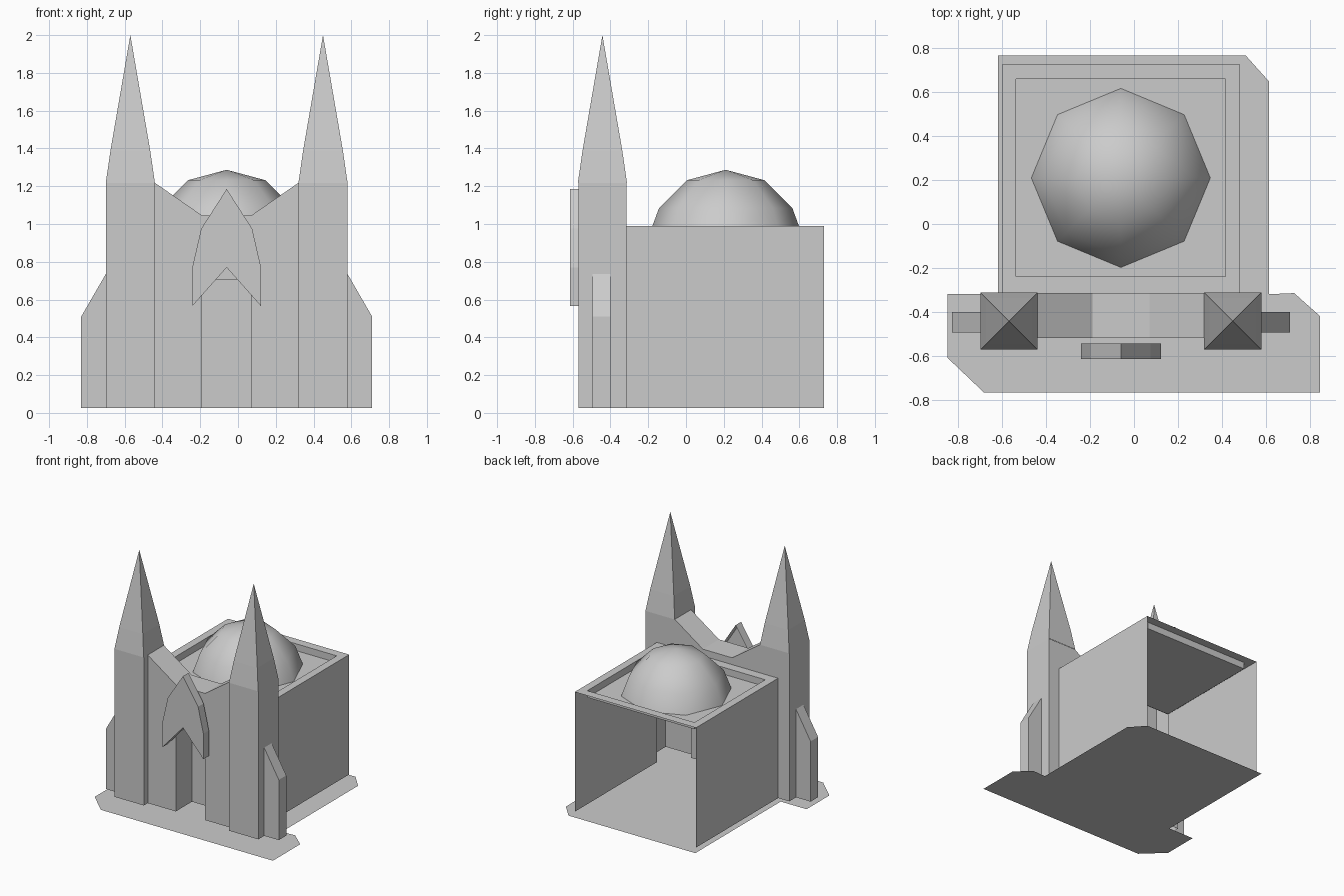
import bpy
import bmesh
from math import cos, sin, pi

if "Cube" in bpy.data.objects:
    bpy.data.objects.remove(bpy.data.objects["Cube"], do_unlink=True)

CX = -0.06            # symmetry plane of the building
FLOOR, ROOF = 0.025, 0.99
FRONT, BACK = -0.57, -0.315    # tower faces
WALL = -0.52          # facade face

stone = bpy.data.materials.new("grey stone")
stone.use_nodes = True
stone.diffuse_color = (0.6, 0.6, 0.6, 1)
stone.node_tree.nodes["Principled BSDF"].inputs["Base Color"].default_value = (0.6, 0.6, 0.6, 1)


def part(name, faces, x=CX, mirror=False):
    """Join loose faces, given as lists of points, into one object."""
    bm = bmesh.new()
    for pts in faces:
        bm.faces.new([bm.verts.new(p) for p in pts])
    bmesh.ops.remove_doubles(bm, verts=bm.verts, dist=0.0005)
    bmesh.ops.recalc_face_normals(bm, faces=bm.faces)
    mesh = bpy.data.meshes.new(name)
    bm.to_mesh(mesh)
    bm.free()
    mesh.materials.append(stone)
    obj = bpy.data.objects.new(name, mesh)
    obj.location.x = x
    bpy.context.collection.objects.link(obj)
    if mirror:
        obj.modifiers.new("Mirror", 'MIRROR')
    return obj


def upright(pts, y):
    return [(x, y, z) for x, z in pts]


def depth_strip(pts, y0, y1):
    """Faces that run front to back along an x-z path."""
    return [upright((a, b), y0) + upright((b, a), y1) for a, b in zip(pts, pts[1:])]


def walls(path, z0, z1):
    """Vertical faces along an x-y path."""
    return [[(*a, z0), (*b, z0), (*b, z1), (*a, z1)] for a, b in zip(path, path[1:])]


def loft(rings):
    """Faces between successive closed rings."""
    out = []
    for lo, hi in zip(rings, rings[1:]):
        n = len(lo)
        out += [[lo[i], lo[(i + 1) % n], hi[(i + 1) % n], hi[i]] for i in range(n)]
    return out


def fan(ring, tip):
    return [[a, b, tip] for a, b in zip(ring, ring[1:] + ring[:1])]


def rect(hx, y0, y1, z):
    return [(-hx, y0, z), (hx, y0, z), (hx, y1, z), (-hx, y1, z)]


def sym(pts):
    """Complete a right-hand outline with its mirror image."""
    return pts + [(-x, z) for x, z in reversed(pts)]


# Ground sheet
ground = [(-.85, -.32), (-.62, -.32), (-.62, .767), (.51, .767), (.615, .65), (.615, -.32),
          (.73, -.315), (.848, -.42), (.848, -.767), (-.685, -.767), (-.85, -.61)]
part("ground_sheet", [[(x, y, 0) for x, y in ground]], x=0)

# Hall: side walls, open back, roof rim around a sunken panel
outer = rect(.54, BACK, .73, ROOF)
inner = rect(.4775, -.24, .66, ROOF)
sunk = rect(.4775, -.24, .66, .935)
sides = walls([(.54, BACK), (.54, .73)], FLOOR, ROOF) + walls([(-.54, BACK), (-.54, .73)], FLOOR, ROOF)
part("hall", sides + loft([outer, inner, sunk]) + [sunk])

# Eight-sided dome
rings = [[(r * cos(i * pi / 4), .21 + r * sin(i * pi / 4), z) for i in range(8)]
         for r, z in ((.408, .935), (.353, 1.084), (.204, 1.232))]
dome = part("dome", loft(rings) + fan(rings[-1], (0, .21, 1.287)))
for poly in dome.data.polygons:
    poly.use_smooth = True

# Towers with tapered spires, open where they meet the hall
mid, top = (FRONT + BACK) / 2, 1.218


def tower_ring(h, z):
    return [(.51 + sx * h, mid + sy * h, z) for sx, sy in ((-1, -1), (1, -1), (1, 1), (-1, 1))]


shoulder = tower_ring(.105, 1.39)
body = walls([(.38, WALL), (.38, FRONT), (.64, FRONT), (.64, BACK), (.54, BACK)], FLOOR, top)
body += walls([(.54, BACK), (.38, BACK)], ROOF, top)
spire = loft([tower_ring(.13, top), shoulder]) + fan(shoulder, (.51, mid, 2))
part("towers", body + spire, mirror=True)

# Stepped side buttresses
prop = [(.64, FLOOR), (.77, FLOOR), (.77, .51), (.64, .735)]
part("buttresses", [upright(prop, -.495), upright(prop, -.4)] + depth_strip(prop, -.495, -.4), mirror=True)

# Facade with sloping parapet and a recessed doorway
crest = sym([(.38, top), (.13, 1.045)])
door = sym([(.13, FLOOR), (.13, .705)])
face = [(.38, FLOOR)] + crest + [(-.38, FLOOR)] + door[::-1]
rear = [(.38, ROOF)] + crest + [(-.38, ROOF)]
part("facade", [upright(face, WALL), upright(rear, BACK), upright(door, BACK)]
     + depth_strip(crest, WALL, BACK) + depth_strip(door, WALL, BACK))

# Pointed hood over the door, hollow behind
hood = [(0, 1.185)] + sym([(.135, .975), (.182, .77), (.182, .565), (0, .77)])
hood.remove((0, .77))
hood = [p if p != (-0.0, .77) else (0, .77) for p in hood]
part("door_hood", [upright(hood, -.615)] + depth_strip(hood + hood[:1], -.615, -.545))
